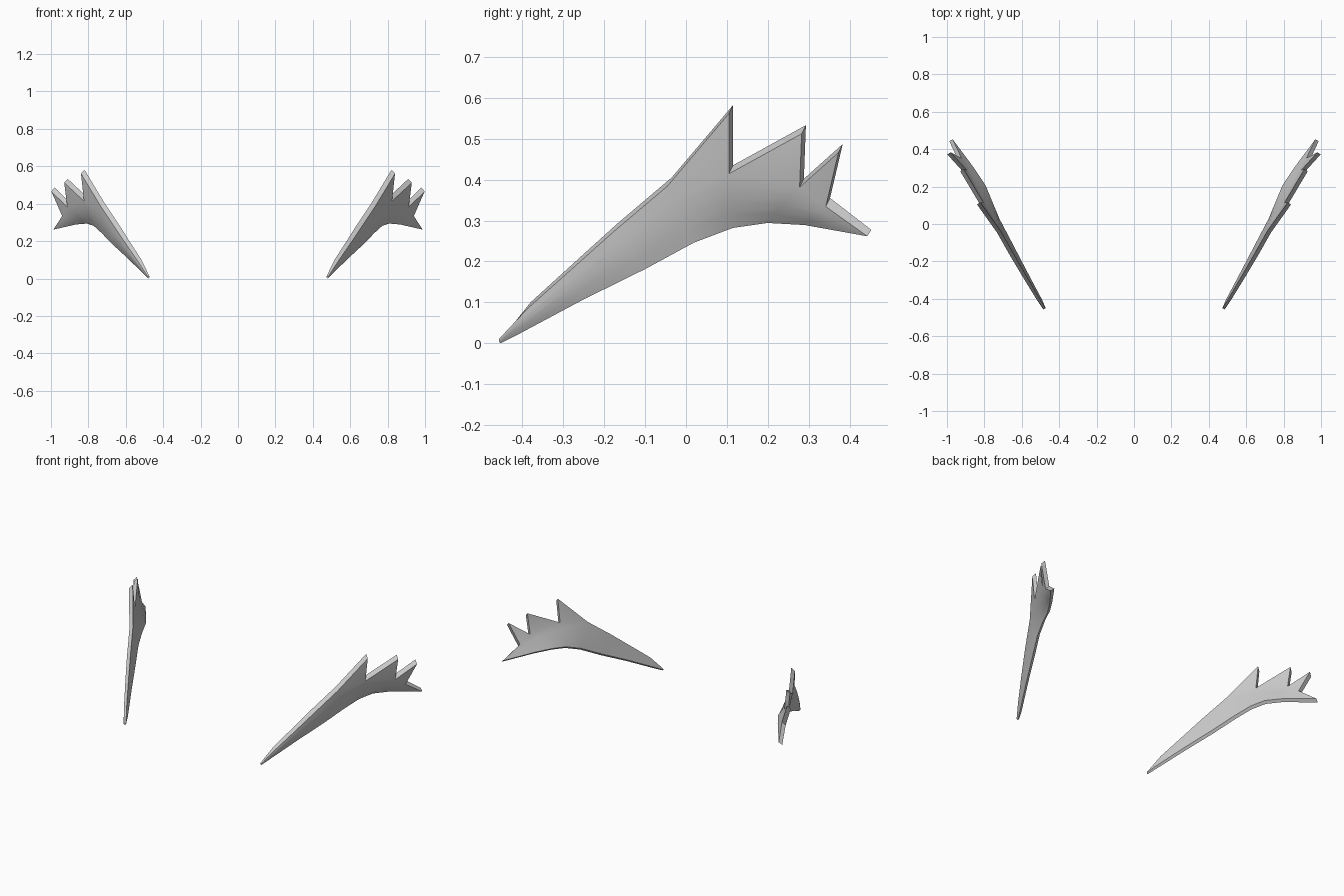
import bpy, bmesh, math

if "Cube" in bpy.data.objects:
    bpy.data.objects.remove(bpy.data.objects["Cube"])

ROWS = 5

# Blade stations: upper (y, z, n), lower (y, z, n), thickness factor.
# n is the distance of the inner face along the blade's slanted normal.
stations = [
    ((-.450, .012, .637), (-.450, .006, .636), .55),
    ((-.380, .100, .639), (-.405, .032, .630), .75),
    ((-.270, .200, .640), (-.243, .120, .624), .9),
    ((-.165, .295, .640), (-.093, .195, .617), 1),
    ((-.035, .405, .639), (.027, .260, .612), 1),
    ((.115, .435, .643), (.122, .296, .599), 1),
    ((.288, .402, .634), (.207, .308, .587), 1),
    ((.352, .355, .626), (.297, .303, .594), 1),
]
# Feather tips
tips = [(.115, .582, .657), (.293, .533, .646), (.383, .487, .661)]
end_tip = (.453, .277, .617)


def place(p):
    y, z, n = p
    return ((n + .5 * y) / .87, y, z)


def outer(p, t, k, bulge=.007):
    """Shift an inner point out and down to the outer skin."""
    y, z, n = p
    dn = k * (.021 - .006 * t + bulge * math.sin(math.pi * t))
    dz = k * (-.021 + .007 * t)
    if k < .6:
        dz = -.006 * t
    x, y, z = place((y, z, n))
    return (x + .87 * dn, y - .5 * dn, z + dz)


def build_wing():
    bm = bmesh.new()
    pairs = {}

    def add(key, p, t, k):
        pairs[key] = (bm.verts.new(place(p)), bm.verts.new(outer(p, t, k)))

    for i, (u, l, k) in enumerate(stations):
        for j in range(ROWS):
            t = j / (ROWS - 1)
            add((i, j), [a + (b - a) * t for a, b in zip(u, l)], t, k)
    for i, p in enumerate(tips):
        add(("tip", i), p, 0, 1)
    add("end", end_tip, .8, 1)

    # Inner and outer skins
    polys = []
    last = len(stations) - 1
    for i in range(last):
        for j in range(ROWS - 1):
            polys.append([(i, j), (i + 1, j), (i + 1, j + 1), (i, j + 1)])
    for i in range(3):
        polys.append([(4 + i, 0), ("tip", i), (5 + i, 0)])
    for j in range(ROWS - 1):
        polys.append([(last, j), "end", (last, j + 1)])
    skin = []
    for poly in polys:
        skin.append(bm.faces.new([pairs[q][0] for q in poly]))
        bm.faces.new([pairs[q][1] for q in reversed(poly)])

    # Rim walls joining the skins
    twin = {a: b for a, b in pairs.values()}
    rim = {e for f in skin for e in f.edges if len(e.link_faces) == 1}
    for e in rim:
        a, b = e.verts
        bm.faces.new((a, b, twin[b], twin[a]))
    bmesh.ops.recalc_face_normals(bm, faces=bm.faces)

    mesh = bpy.data.meshes.new("wing_pair")
    bm.to_mesh(mesh)
    bm.free()
    ob = bpy.data.objects.new("wing_pair", mesh)
    bpy.context.collection.objects.link(ob)
    return ob


# Right wing mirrored to the left
wing = build_wing()
bpy.context.view_layer.objects.active = wing
wing.select_set(True)
bpy.ops.object.shade_smooth_by_angle(angle=math.radians(35))
mirror = wing.modifiers.new("mirror", 'MIRROR')
mirror.use_axis[0] = True
mirror.use_mirror_merge = False
